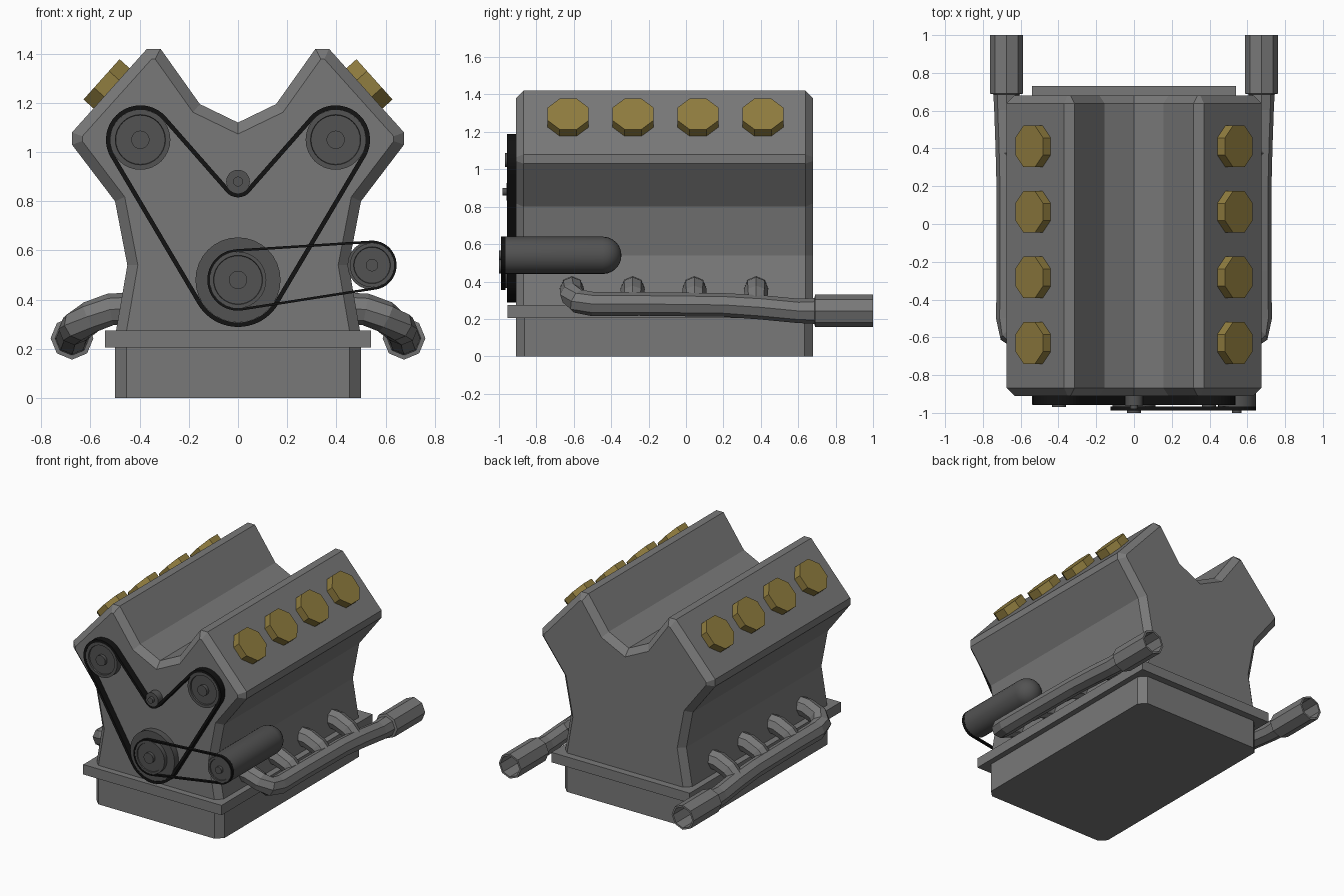
import bpy, bmesh, math
from mathutils import Vector, Matrix

if "Cube" in bpy.data.objects:
    bpy.data.objects.remove(bpy.data.objects["Cube"])


def material(name, rgb):
    m = bpy.data.materials.new(name)
    m.diffuse_color = (*rgb, 1)
    m.use_nodes = True
    m.node_tree.nodes["Principled BSDF"].inputs["Base Color"].default_value = m.diffuse_color
    return m


CAST = material("cast_grey", (0.19, 0.19, 0.19))
DARK = material("dark_grey", (0.085, 0.085, 0.085))
BLACK = material("belt_black", (0.006, 0.006, 0.006))
BRASS = material("brass", (0.28, 0.205, 0.05))


def finish(name, bm, mat, smooth=False):
    bmesh.ops.recalc_face_normals(bm, faces=bm.faces[:])
    me = bpy.data.meshes.new(name)
    bm.to_mesh(me)
    bm.free()
    me.materials.append(mat)
    ob = bpy.data.objects.new(name, me)
    bpy.context.collection.objects.link(ob)
    if smooth:
        bpy.ops.object.select_all(action='DESELECT')
        ob.select_set(True)
        bpy.context.view_layer.objects.active = ob
        bpy.ops.object.shade_smooth_by_angle(angle=math.radians(30))
    return ob


def skin(bm, rings, closed=False):
    """Join successive rings of vertices with quads."""
    n = len(rings[0])
    pairs = list(zip(rings, rings[1:] + rings[:1] if closed else rings[1:]))
    for a, b in pairs:
        for i in range(n):
            j = (i + 1) % n
            bm.faces.new((a[i], a[j], b[j], b[i]))


def lathe(name, profile, x, z, mat, sides=32, smooth=True):
    """Turn (radius, y) points around an axis along y."""
    bm = bmesh.new()
    rings = []
    for r, y in profile:
        rings.append([bm.verts.new((x + max(r, 1e-5) * math.cos(2 * math.pi * k / sides), y,
                                    z + max(r, 1e-5) * math.sin(2 * math.pi * k / sides)))
                      for k in range(sides)])
    skin(bm, rings)
    bmesh.ops.remove_doubles(bm, verts=bm.verts[:], dist=1e-4)
    return finish(name, bm, mat, smooth)


def pipe(name, path, mat, sides=8):
    """Sweep an octagon along (x, y, z, radius) points."""
    pts = [Vector(p[:3]) for p in path]
    bm = bmesh.new()
    rings = []
    for i, p in enumerate(pts):
        t = (pts[min(i + 1, len(pts) - 1)] - pts[max(i - 1, 0)]).normalized()
        side = t.cross(Vector((0, 0, 1))).normalized()
        up = side.cross(t)
        r = path[i][3]
        rings.append([bm.verts.new(p + r * (side * math.cos(2 * math.pi * k / sides)
                                            + up * math.sin(2 * math.pi * k / sides)))
                      for k in range(sides)])
    skin(bm, rings)
    bm.faces.new(rings[0])
    bm.faces.new(rings[-1])
    return finish(name, bm, mat)


def prism(name, outline, y0, y1, mat, bevel=0):
    """Extrude an (x, z) outline along y, chamfering both end rims."""
    bm = bmesh.new()
    f = bm.faces.new([bm.verts.new((x, y0, z)) for x, z in outline])
    ext = bmesh.ops.extrude_face_region(bm, geom=[f], use_keep_orig=True)
    bmesh.ops.translate(bm, vec=(0, y1 - y0, 0),
                        verts=[v for v in ext['geom'] if isinstance(v, bmesh.types.BMVert)])
    if bevel:
        bmesh.ops.recalc_face_normals(bm, faces=bm.faces[:])
        rims = [e for e in bm.edges if abs(e.verts[0].co.y - e.verts[1].co.y) < 1e-5]
        bmesh.ops.bevel(bm, geom=rims, offset=bevel, segments=1, affect='EDGES')
    return finish(name, bm, mat)


def belt_loop(wheels, grow, steps=20):
    """Closed path around (x, z, radius) wheels; a negative radius wraps backwards."""
    w = [(Vector((x, z)), r + grow) for x, z, r in wheels]
    n = len(w)
    leave, arrive = [None] * n, [None] * n
    for i in range(n):
        (c1, r1), (c2, r2) = w[i], w[(i + 1) % n]
        d = c2 - c1
        a = math.atan2(d.y, d.x) + math.asin((r1 - r2) / d.length) + math.pi / 2
        nrm = Vector((math.cos(a), math.sin(a)))
        leave[i], arrive[(i + 1) % n] = -r1 * nrm, -r2 * nrm
    path = []
    for i, (c, r) in enumerate(w):
        a0 = math.atan2(arrive[i].y, arrive[i].x)
        a1 = math.atan2(leave[i].y, leave[i].x)
        turn = (a1 - a0) % (2 * math.pi) if r > 0 else -((a0 - a1) % (2 * math.pi))
        for k in range(steps + 1):
            a = a0 + turn * k / steps
            path.append(c + abs(r) * Vector((math.cos(a), math.sin(a))))
    return path


def belt(name, wheels, thick, y0, y1):
    bm = bmesh.new()
    rings = [[bm.verts.new((p.x, y, p.y)) for p in belt_loop(wheels, g)]
             for g, y in ((0, y0), (thick, y0), (thick, y1), (0, y1))]
    skin(bm, rings, closed=True)
    finish(name, bm, BLACK)


# Main V-shaped block, chamfered at both ends
half = [(0.155, 1.195), (0.315, 1.42), (0.37, 1.42), (0.675, 1.08), (0.675, 1.03),
        (0.50, 0.80), (0.45, 0.54), (0.505, 0.22)]
outline = [(0, 1.12)] + half + [(-x, z) for x, z in reversed(half)]
prism("engine_block", outline, -0.91, 0.68, CAST, bevel=0.042)

# Flange and oil pan
prism("pan_flange", [(-0.54, 0.205), (0.54, 0.205), (0.54, 0.275), (-0.54, 0.275)],
      -0.955, 0.73, CAST)
bm = bmesh.new()
bmesh.ops.create_cube(bm, size=1, matrix=Matrix.Translation((0, -0.115, 0.105))
                      @ Matrix.Diagonal((1.0, 1.59, 0.21, 1)))
uprights = [e for e in bm.edges if abs(e.verts[0].co.z - e.verts[1].co.z) > 0.1]
bmesh.ops.bevel(bm, geom=uprights, offset=0.046, segments=1, affect='EDGES')
finish("oil_pan", bm, CAST)

for s, side in ((-1, "left"), (1, "right")):
    # Octagonal brass plugs on the outer sloped faces
    normal = Vector((s * 0.745, 0, 0.667)).normalized()
    for i in range(4):
        bm = bmesh.new()
        spot = Vector((s * 0.514, -0.63 + i * 0.347, 1.259)) + normal * 0.0175
        rot = normal.to_track_quat('Z', 'Y').to_matrix().to_4x4()
        bmesh.ops.create_cone(bm, cap_ends=True, segments=8, radius1=0.119, radius2=0.119,
                              depth=0.075, matrix=Matrix.Translation(spot) @ rot
                              @ Matrix.Rotation(math.pi / 8, 4, 'Z'))
        finish(f"{side}_plug_{i + 1}", bm, BRASS)

    # Exhaust manifold: front elbow running into the collector
    pipe(f"{side}_collector",
         [(s * x, y, z, r) for x, y, z, r in (
             (0.42, -0.61, 0.365, 0.065), (0.52, -0.61, 0.36, 0.065), (0.60, -0.61, 0.33, 0.065),
             (0.65, -0.58, 0.295, 0.065), (0.665, -0.50, 0.28, 0.065), (0.665, -0.25, 0.28, 0.063),
             (0.665, 0.20, 0.275, 0.063), (0.668, 0.40, 0.262, 0.065),
             (0.675, 0.60, 0.243, 0.065), (0.675, 0.70, 0.243, 0.07))], CAST)
    # Remaining exhaust branches
    for i in range(3):
        y = -0.285 + i * 0.33
        pipe(f"{side}_branch_{i + 1}",
             [(s * x, y, z, r) for x, z, r in (
                 (0.42, 0.365, 0.065), (0.52, 0.36, 0.065),
                 (0.60, 0.325, 0.062), (0.66, 0.27, 0.055))], CAST)
    # Hollow outlet
    lathe(f"{side}_outlet", [(0.06, 0.685), (0.087, 0.69), (0.087, 1.0), (0.074, 1.0),
                             (0.074, 0.72), (0, 0.72)], s * 0.675, 0.243, CAST, 8, False)

    # Cam pulley with recessed web and hub
    lathe(f"{side}_cam_pulley", [(0.122, -0.90), (0.122, -0.955), (0.102, -0.955), (0.10, -0.945),
                                 (0.037, -0.945), (0.037, -0.968), (0, -0.968)],
          s * 0.397, 1.05, DARK)

# Crank pulley, tensioner and alternator
lathe("crank_pulley", [(0.173, -0.90), (0.173, -0.955), (0.115, -0.955), (0.115, -0.985),
                       (0.10, -0.985), (0.098, -0.978), (0.037, -0.978), (0.037, -1.0),
                       (0, -1.0)], 0, 0.48, DARK)
lathe("tensioner", [(0.048, -0.90), (0.048, -0.96), (0.02, -0.96), (0.02, -0.98), (0, -0.98)],
      0, 0.88, DARK)
dome = [(0.1 * math.cos(a), -0.445 + 0.1 * math.sin(a))
        for a in (math.pi / 12 * k for k in range(7))]
lathe("alternator", [(0, -0.965), (0.1, -0.965)] + dome, 0.545, 0.54, DARK, 24)
lathe("alternator_pulley", [(0.09, -0.96), (0.09, -0.987), (0.075, -0.987), (0.073, -0.98),
                            (0.025, -0.98), (0.025, -1.0), (0, -1.0)], 0.545, 0.54, DARK)

# Timing belt and accessory belt
belt("timing_belt", [(0, 0.48, 0.173), (0.397, 1.05, 0.122), (0, 0.88, -0.064),
                     (-0.397, 1.05, 0.122)], 0.018, -0.91, -0.957)
belt("accessory_belt", [(0, 0.48, 0.115), (0.545, 0.54, 0.09)], 0.01, -0.966, -0.988)
